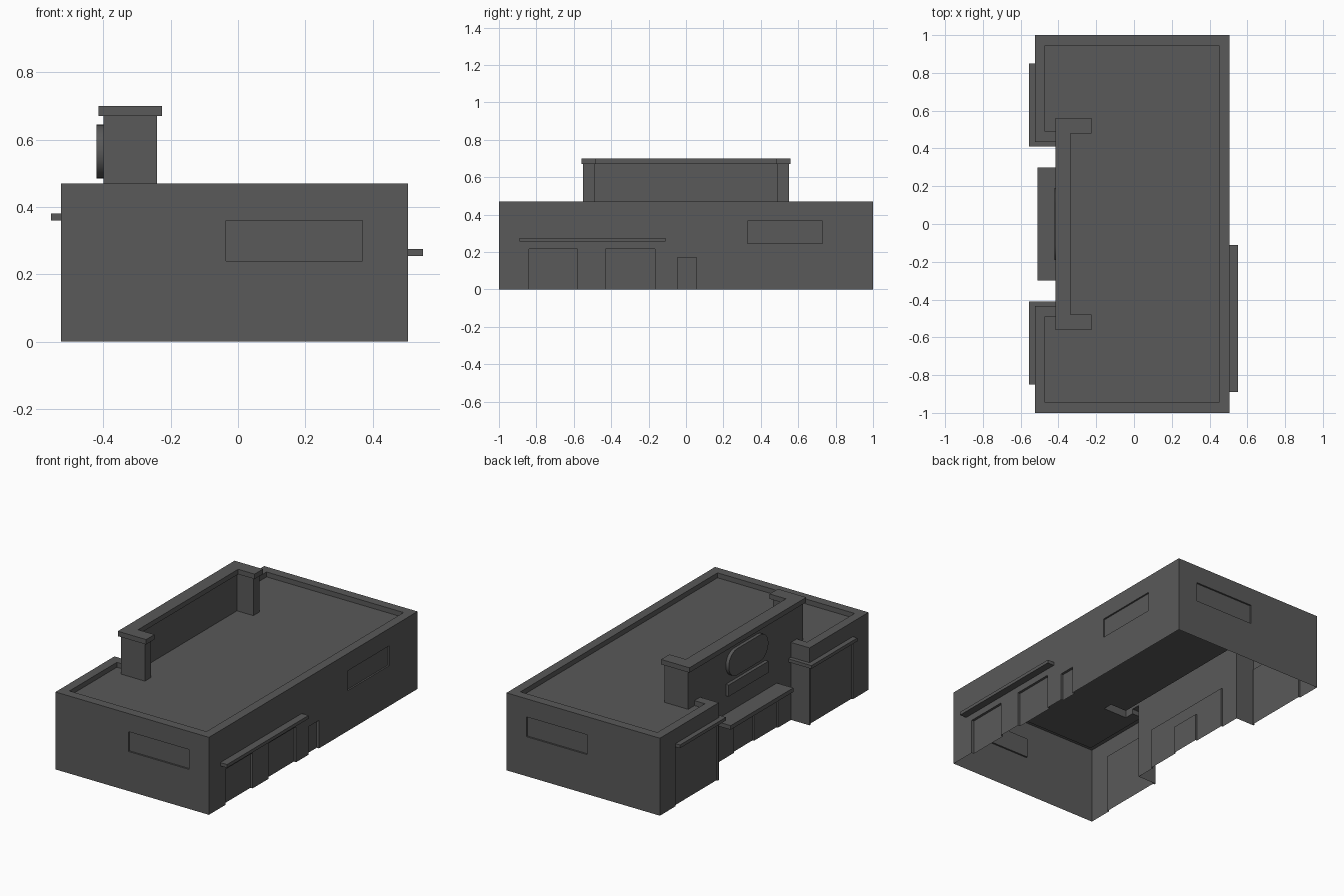
import bpy, bmesh, math
from mathutils import Vector

if "Cube" in bpy.data.objects:
    bpy.data.objects.remove(bpy.data.objects["Cube"], do_unlink=True)

grey = bpy.data.materials.new("dark grey")
grey.use_nodes = True
colour = (0.1, 0.1, 0.1, 1)
grey.diffuse_color = colour
grey.node_tree.nodes["Principled BSDF"].inputs["Base Color"].default_value = colour


def finish(name, bm):
    bmesh.ops.recalc_face_normals(bm, faces=bm.faces)
    mesh = bpy.data.meshes.new(name)
    bm.to_mesh(mesh)
    bm.free()
    mesh.materials.append(grey)
    obj = bpy.data.objects.new(name, mesh)
    bpy.context.collection.objects.link(obj)
    return obj


def box(name, xs, ys, zs):
    bm = bmesh.new()
    bmesh.ops.create_cube(bm, size=1)
    for v in bm.verts:
        v.co = Vector([r[0] if c < 0 else r[1] for c, r in zip(v.co, (xs, ys, zs))])
    return finish(name, bm)


def prism(name, outline, z0, z1):
    """Extrude an outline in x and y up from z0 to z1."""
    bm = bmesh.new()
    face = bm.faces.new([bm.verts.new((x, y, z0)) for x, y in outline])
    top = bmesh.ops.extrude_face_region(bm, geom=[face])["geom"]
    for v in top:
        if isinstance(v, bmesh.types.BMVert):
            v.co.z = z1
    return finish(name, bm)


def combine(target, tool, operation):
    tool.hide_render = True
    mod = target.modifiers.new("combine", "BOOLEAN")
    mod.operation, mod.solver, mod.object = operation, "EXACT", tool
    bpy.context.view_layer.objects.active = target
    bpy.ops.object.modifier_apply(modifier=mod.name)
    bpy.data.objects.remove(tool, do_unlink=True)


def cut(xs, ys, zs):
    combine(building, box("cutter", xs, ys, zs), "DIFFERENCE")


def bracket(x0, x1, half, thick, depth):
    """Outline of a wall with a short return at each end."""
    inner = half - thick
    return [(x0, -half), (x1, -half), (x1, -inner), (x0 + depth, -inner),
            (x0 + depth, inner), (x1, inner), (x1, half), (x0, half)]


LEFT, RIGHT, END, ENTRY = -0.525, 0.505, 1.0, -0.40
TOP, ROOF = 0.47, 0.44
LOW = -0.1

# Main block with the entrance bay and the sunken roof
building = box("building", (LEFT, RIGHT), (-END, END), (0, TOP))
cut((-0.7, ENTRY), (-0.435, 0.435), (LOW, 0.6))
cut((-0.36, 0.45), (-0.945, 0.945), (ROOF, 0.6))
for s in (-1, 1):
    cut((-0.47, -0.3), sorted((s * 0.49, s * 0.945)), (ROOF, 0.6))

# Raised entrance wall and its cap
combine(building, prism("raised_wall", bracket(ENTRY, -0.24, 0.55, 0.06, 0.05), 0.4, 0.68), "UNION")
combine(building, prism("wall_cap", bracket(-0.415, -0.225, 0.56, 0.08, 0.08), 0.67, 0.70), "UNION")

# Inset windows on both ends and the right side
for s in (-1, 1):
    cut((-0.035, 0.37), sorted((s * 0.99, s * 1.1)), (0.24, 0.36))
cut((RIGHT - 0.01, 0.6), (0.33, 0.73), (0.245, 0.365))

# Loading doors and the small side door
for y0, y1, height in ((-0.84, -0.58, 0.215), (-0.43, -0.165, 0.215), (-0.045, 0.055, 0.17)):
    cut((RIGHT - 0.015, 0.6), (y0, y1), (LOW, height))

# Shop fronts on the wings, entrance glazing and door
for s in (-1, 1):
    cut((-0.6, LEFT + 0.01), sorted((s * 0.445, s * 0.85)), (LOW, 0.36))
cut((-0.5, ENTRY + 0.01), (-0.31, 0.31), (LOW, 0.25))
cut((-0.5, ENTRY + 0.02), (-0.095, 0.095), (LOW, 0.17))

# The shell is open underneath
bm = bmesh.new()
bm.from_mesh(building.data)
floor = [f for f in bm.faces if all(abs(v.co.z) < 0.001 for v in f.verts)]
bmesh.ops.delete(bm, geom=floor, context="FACES")
bm.to_mesh(building.data)
bm.free()

# Canopies
box("loading_canopy", (RIGHT - 0.005, 0.55), (-0.89, -0.11), (0.255, 0.275))
box("entrance_canopy", (-0.51, ENTRY), (-0.3, 0.3), (0.25, 0.275))
for s, side in ((-1, "front"), (1, "back")):
    path = [(-0.555, 0.85), (LEFT, 0.85), (LEFT, 0.435),
            (ENTRY, 0.435), (ENTRY, 0.41), (-0.555, 0.41)]
    prism(side + "_wing_canopy", [(x, s * y) for x, y in path], 0.36, 0.38)

# Blank sign panels on the entrance wall
box("sign_plate", (-0.42, ENTRY), (-0.19, 0.19), (0.385, 0.455))
radius = 0.08
rounded = []
for s in (1, -1):
    for i in range(17):
        a = math.pi * (i / 16 - 0.5)
        rounded.append((s * radius * math.sin(a), s * (0.11 + radius * math.cos(a))))
sign = prism("rounded_sign", rounded, 0, 0.02)
for v in sign.data.vertices:
    h, y, d = v.co
    v.co = (ENTRY - d, y, 0.565 + h)
bm = bmesh.new()
bm.from_mesh(sign.data)
bmesh.ops.recalc_face_normals(bm, faces=bm.faces)
bm.to_mesh(sign.data)
bm.free()
bpy.ops.object.select_all(action="DESELECT")
sign.select_set(True)
bpy.context.view_layer.objects.active = sign
bpy.ops.object.shade_smooth_by_angle(angle=math.radians(30))
